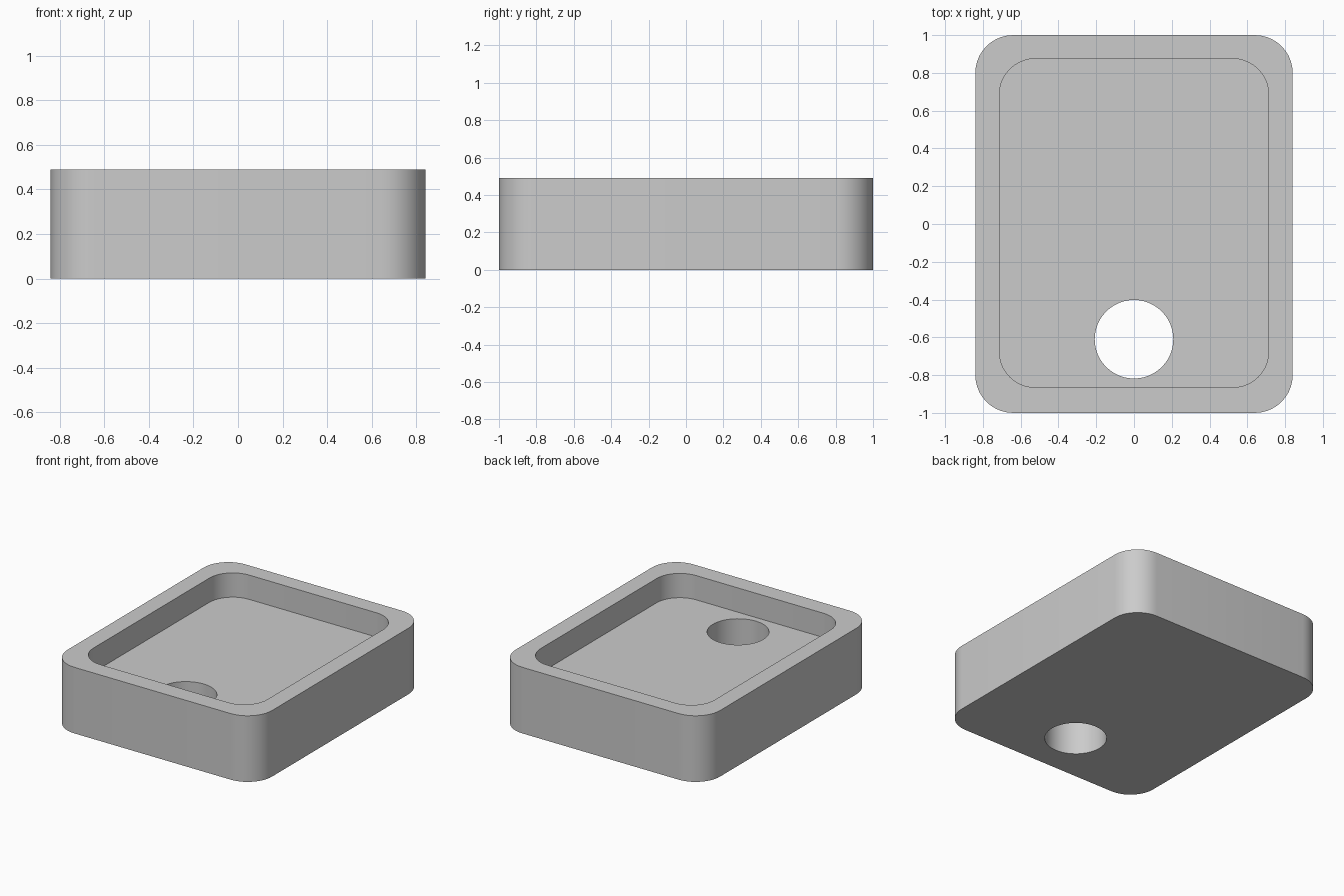
import bpy
import bmesh
from math import cos, sin, pi, radians

if "Cube" in bpy.data.objects:
    bpy.data.objects.remove(bpy.data.objects["Cube"], do_unlink=True)

HEIGHT, FLOOR = 0.49, 0.31

grey = bpy.data.materials.new("plain grey")
grey.use_nodes = True
colour = (0.6, 0.6, 0.6, 1)
grey.diffuse_color = colour
grey.node_tree.nodes["Principled BSDF"].inputs["Base Color"].default_value = colour


def rounded_rect(half_x, y_min, y_max, radius, steps=10):
    """Outline of a rectangle with rounded corners, counter-clockwise."""
    x = half_x - radius
    corners = [(x, y_max - radius), (-x, y_max - radius),
               (-x, y_min + radius), (x, y_min + radius)]
    return [(cx + radius * cos((q + s / steps) * pi / 2),
             cy + radius * sin((q + s / steps) * pi / 2))
            for q, (cx, cy) in enumerate(corners) for s in range(steps + 1)]


def circle(cx, cy, radius, steps=48):
    return [(cx + radius * cos(2 * pi * i / steps),
             cy + radius * sin(2 * pi * i / steps)) for i in range(steps)]


bm = bmesh.new()


def ring(outline, z):
    """Closed loop of edges at one height."""
    verts = [bm.verts.new((x, y, z)) for x, y in outline]
    return [bm.edges.new((a, b)) for a, b in zip(verts, verts[1:] + verts[:1])]


def wall(lower, upper):
    for a, b in zip(lower, upper):
        bm.faces.new((a.verts[0], a.verts[1], b.verts[1], b.verts[0]))


def cap(outer, inner):
    """Flat face between an outline and the opening inside it."""
    bmesh.ops.triangle_fill(bm, edges=outer + inner, use_beauty=True)


outer = rounded_rect(0.84, -1, 1, 0.2)
pocket = rounded_rect(0.713, -0.865, 0.875, 0.19)
hole = circle(0, -0.61, 0.208)

outer_low, outer_high = ring(outer, 0), ring(outer, HEIGHT)
pocket_low, pocket_high = ring(pocket, FLOOR), ring(pocket, HEIGHT)
hole_low, hole_high = ring(hole, 0), ring(hole, FLOOR)

# Underside, pocket floor and rim
cap(outer_low, hole_low)
cap(pocket_low, hole_high)
cap(outer_high, pocket_high)

# Outside wall, pocket wall and through hole
wall(outer_low, outer_high)
wall(pocket_low, pocket_high)
wall(hole_low, hole_high)

bmesh.ops.recalc_face_normals(bm, faces=bm.faces[:])
mesh = bpy.data.meshes.new("tray")
bm.to_mesh(mesh)
bm.free()
mesh.materials.append(grey)

tray = bpy.data.objects.new("tray", mesh)
bpy.context.collection.objects.link(tray)
bpy.context.view_layer.objects.active = tray
tray.select_set(True)
bpy.ops.object.shade_smooth_by_angle(angle=radians(30))
